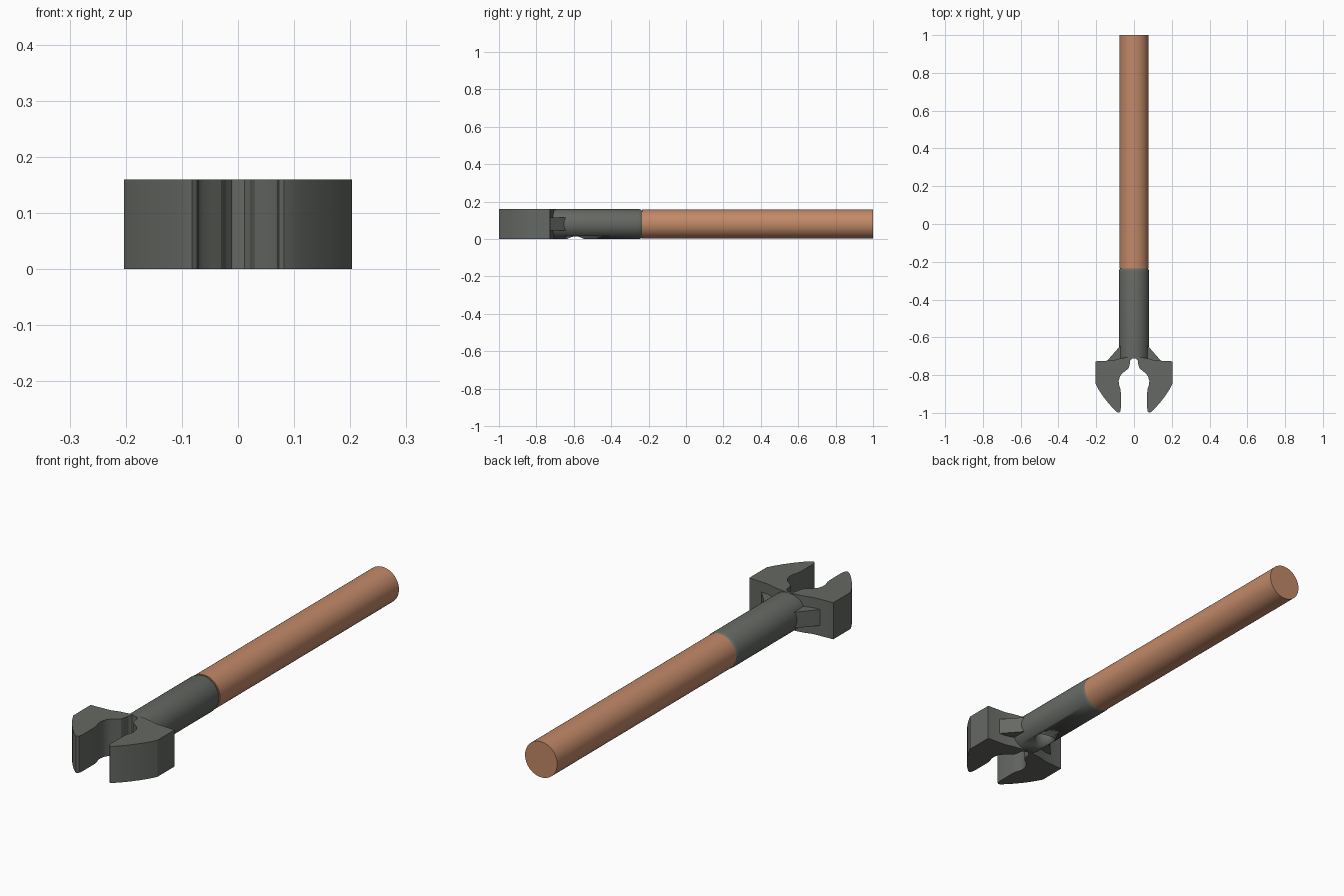
import bpy, bmesh, math
from mathutils import Vector

if "Cube" in bpy.data.objects:
    bpy.data.objects.remove(bpy.data.objects["Cube"])

ZC = 0.08  # axis height of the shaft


def material(name, col):
    m = bpy.data.materials.new(name)
    m.diffuse_color = (*col, 1)
    m.use_nodes = True
    m.node_tree.nodes["Principled BSDF"].inputs["Base Color"].default_value = m.diffuse_color
    return m


STEEL = material("dark_steel", (0.13, 0.14, 0.125))
COPPER = material("copper", (0.54, 0.25, 0.14))


def finish(name, bm, mat=None, angle=30):
    bmesh.ops.remove_doubles(bm, verts=bm.verts, dist=1e-5)
    bmesh.ops.recalc_face_normals(bm, faces=bm.faces)
    me = bpy.data.meshes.new(name)
    bm.to_mesh(me)
    bm.free()
    ob = bpy.data.objects.new(name, me)
    bpy.context.collection.objects.link(ob)
    if mat:
        me.materials.append(mat)
    bpy.ops.object.select_all(action='DESELECT')
    ob.select_set(True)
    bpy.context.view_layer.objects.active = ob
    bpy.ops.object.shade_smooth_by_angle(angle=math.radians(angle))
    return ob


def lathe(name, profile, mat, n=48):
    """Spin (radius, y) points about the shaft axis."""
    bm = bmesh.new()
    rings = []
    for r, y in profile:
        rings.append([bm.verts.new((r * math.cos(2 * math.pi * i / n), y,
                                    ZC + r * math.sin(2 * math.pi * i / n)))
                      for i in range(n)])
    for a, b in zip(rings, rings[1:]):
        for i in range(n):
            j = (i + 1) % n
            bm.faces.new((a[i], a[j], b[j], b[i]))
    bm.faces.new(rings[0])
    bm.faces.new(rings[-1])
    return finish(name, bm, mat)


def prism(name, pts, z0, z1, mat, angle=30):
    """Extrude a plan outline upward."""
    bm = bmesh.new()
    f = bm.faces.new([bm.verts.new((x, y, z0)) for x, y in pts])
    ext = bmesh.ops.extrude_face_region(bm, geom=[f])
    bmesh.ops.translate(bm, vec=Vector((0, 0, z1 - z0)),
                        verts=[g for g in ext["geom"] if isinstance(g, bmesh.types.BMVert)])
    return finish(name, bm, mat, angle)


# Copper handle
lathe("handle", [(0.078, -0.235), (0.078, 1.0)], COPPER)

# Steel socket with rounded rear rim
socket = lathe("socket", [(0.079, -0.713), (0.08, -0.69), (0.08, -0.252),
                          (0.077, -0.24), (0.07, -0.232)], STEEL)

# Screw hole in the underside of the socket
bm = bmesh.new()
bmesh.ops.create_cone(bm, cap_ends=True, segments=32, radius1=0.045, radius2=0.045, depth=0.16)
bmesh.ops.translate(bm, verts=bm.verts, vec=(0, -0.59, -0.01))
cutter = finish("screw_hole_cutter", bm)
cutter.hide_render = True
cutter.hide_viewport = True
cut = socket.modifiers.new("screw_hole", 'BOOLEAN')
cut.operation = 'DIFFERENCE'
cut.solver = 'EXACT'
cut.object = cutter

# Clip jaws: half outline from the throat round to the back, then mirrored
half = [(0.012, -0.714), (0.021, -0.725), (0.023, -0.745), (0.030, -0.765),
        (0.046, -0.778), (0.062, -0.79), (0.075, -0.808), (0.081, -0.83),
        (0.080, -0.85), (0.073, -0.87), (0.070, -0.89), (0.070, -0.975),
        (0.073, -0.993), (0.082, -1.0), (0.092, -0.994), (0.115, -0.972),
        (0.140, -0.943), (0.165, -0.911), (0.187, -0.877), (0.203, -0.847),
        (0.203, -0.727), (0.11, -0.722), (0.075, -0.712)]
outline = ([(0, -0.711)] + half + [(0, -0.70)]
           + [(-x, y) for x, y in reversed(half)])
prism("clip_jaws", outline, 0, 0.16, STEEL, 28)

# Side gussets bracing the jaws against the socket
for side, s in (("right", 1), ("left", -1)):
    prism("gusset_" + side, [(s * 0.06, -0.63), (s * 0.143, -0.725),
                             (s * 0.143, -0.74), (s * 0.06, -0.74)],
          0.045, 0.115, STEEL)
